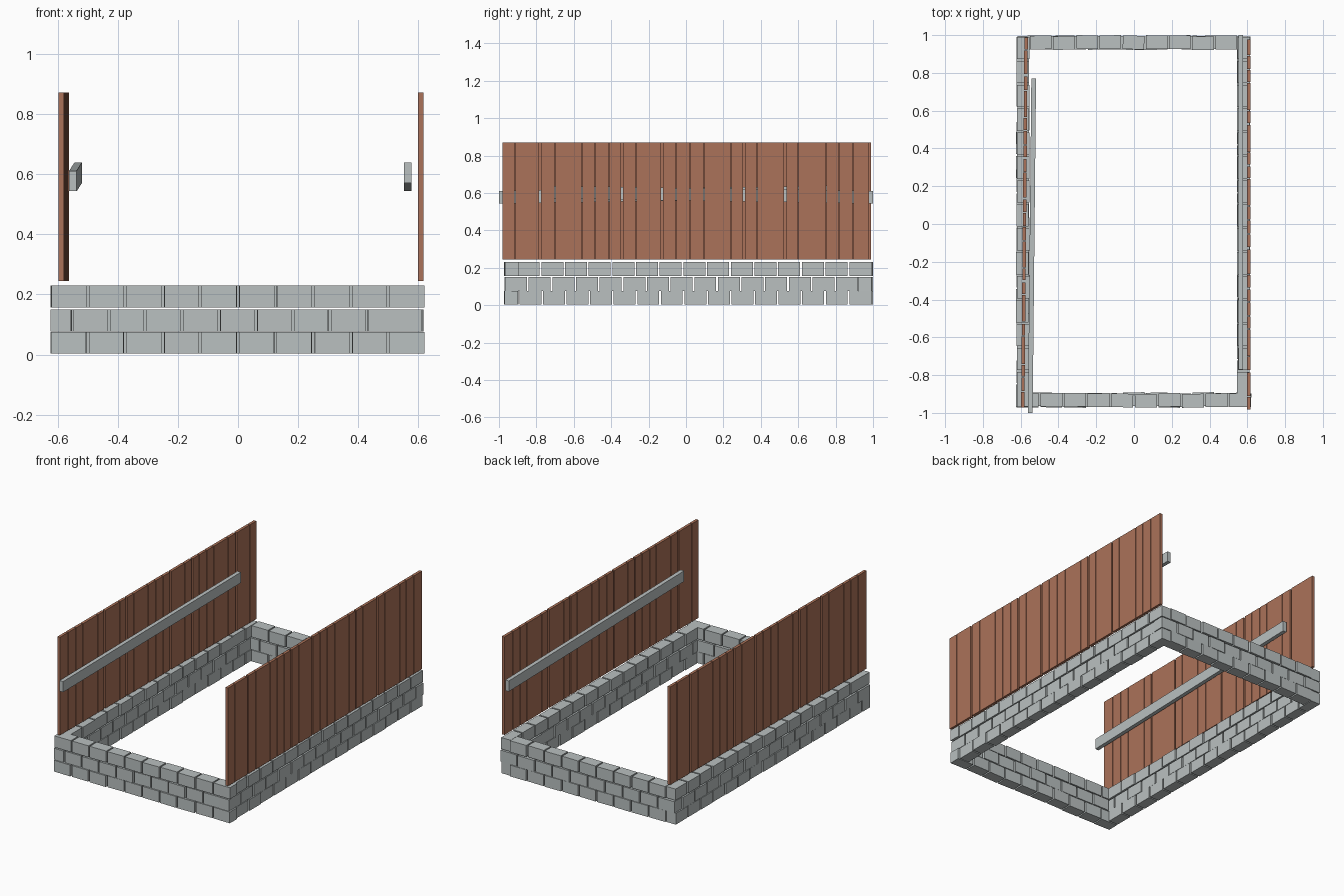
import bpy, bmesh, math, random
from mathutils import Matrix, Vector

if "Cube" in bpy.data.objects:
    bpy.data.objects.remove(bpy.data.objects["Cube"])

random.seed(4)

def material(name, rgb):
    m = bpy.data.materials.new(name)
    m.diffuse_color = (*rgb, 1)
    m.use_nodes = True
    m.node_tree.nodes["Principled BSDF"].inputs["Base Color"].default_value = m.diffuse_color
    return m

STONE = material("pale grey", (0.49, 0.53, 0.53))
WOOD = material("terracotta brown", (0.41, 0.168, 0.10))

def add_box(bm, centre, size, turn=0.0):
    mat = (Matrix.Translation(centre) @ Matrix.Rotation(turn, 4, 'Z')
           @ Matrix.Diagonal((*size, 1)))
    bmesh.ops.create_cube(bm, size=1, matrix=mat)

def finish(bm, name, mat):
    me = bpy.data.meshes.new(name)
    bm.to_mesh(me)
    bm.free()
    me.materials.append(mat)
    ob = bpy.data.objects.new(name, me)
    bpy.context.collection.objects.link(ob)
    return ob

# Stone walls: three courses whose corners interlock alternately
COURSES = [(0.003, 0.075), (0.077, 0.150), (0.157, 0.230)]

def blocks(bm, axis, start, end, across, z0, z1, count, depth):
    """A row of slightly uneven blocks along x (axis 0) or y (axis 1)."""
    pitch = (end - start) / count
    for i in range(count):
        c = [0, 0, (z0 + z1) / 2]
        c[axis] = start + (i + 0.5) * pitch
        c[1 - axis] = across + random.uniform(-0.003, 0.003)
        s = [0, 0, z1 - z0]
        s[axis] = pitch - 0.009
        s[1 - axis] = depth
        add_box(bm, c, s, random.uniform(-0.025, 0.025) if axis == 0 else 0)

front, back, left, right = (bmesh.new() for _ in range(4))
for k, (z0, z1) in enumerate(COURSES):
    if k == 1:
        blocks(front, 0, -0.553, 0.550, -0.930, z0, z1, 9, 0.072)
        blocks(back, 0, -0.62, 0.62, 0.960, z0, z1, 10, 0.072)
        ys, n = (-0.972, 0.925), 15
    else:
        blocks(front, 0, -0.625, 0.625, -0.934, z0, z1, 10, 0.072)
        blocks(back, 0, -0.555, 0.550, 0.960, z0, z1, 9, 0.072)
        ys, n = (-0.905, 0.995), 15
        if k == 0:
            ys, n = (-0.895, 0.995), 15
    blocks(left, 1, *ys, -0.588, z0, z1, n, 0.066)
    blocks(right, 1, *ys, 0.580, z0, z1, n, 0.066)
for bm, side in ((front, "front"), (back, "back"), (left, "left"), (right, "right")):
    finish(bm, side + "_stone_wall", STONE)

# Plank walls: uneven boards with thin gaps; the left one is turned half round
EDGES = [-0.984, -0.914, -0.78, -0.70, -0.556, -0.487, -0.412, -0.342, -0.267,
         -0.128, -0.053, 0.021, 0.096, 0.24, 0.31, 0.38, 0.53, 0.60, 0.75,
         0.818, 0.893, 0.98]
WIDE_GAPS = (-0.78, -0.342, -0.128, 0.31, 0.53)

def planks(name, sign, x, slope):
    bm = bmesh.new()
    for a, b in zip(EDGES, EDGES[1:]):
        a += 0.006 if a in WIDE_GAPS else 0.0025
        b -= 0.006 if b in WIDE_GAPS else 0.0025
        y = sign * (a + b) / 2
        add_box(bm, (x + slope * y, y + (0.007 if sign < 0 else 0), 0.558),
                (0.018, b - a, 0.626))
    finish(bm, name, WOOD)

planks("right_plank_wall", 1, 0.608, 0.0)
planks("left_plank_wall", -1, -0.580, 0.009)

# Sloping rails inside the plank walls
def rail(name, near, far):
    bm = bmesh.new()
    add_box(bm, (0, 0, 0), (0.025, 1, 0.068))
    a, b = Vector(near), Vector(far)
    for v in bm.verts:
        v.co += a.lerp(b, v.co.y + 0.5) - Vector((0, v.co.y, 0))
    finish(bm, name, STONE)

rail("left_rail", (-0.549, -1.0, 0.577), (-0.531, 0.77, 0.605))
rail("right_rail", (0.565, -0.77, 0.605), (0.565, 1.0, 0.577))
